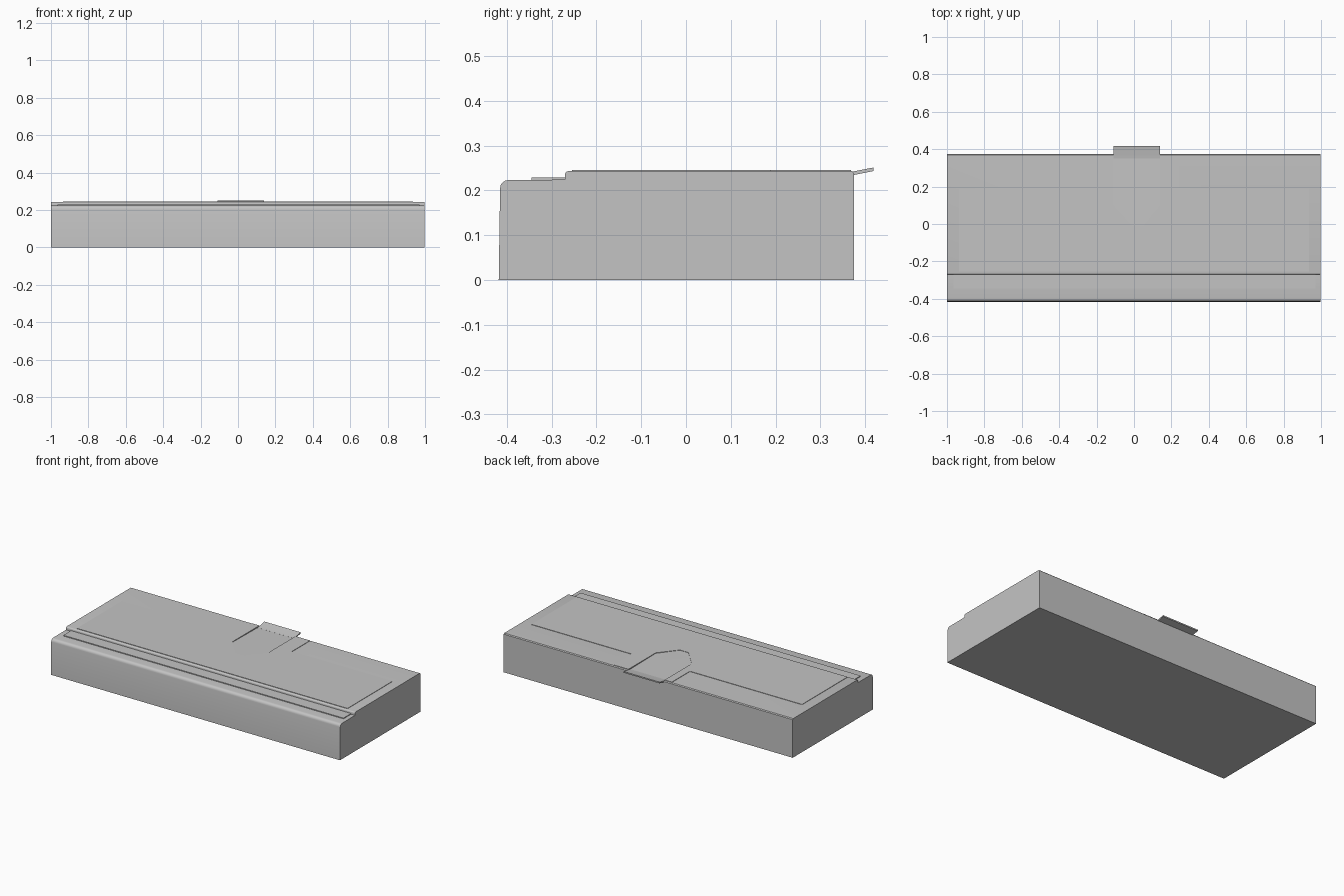
import bpy, bmesh, math

cube = bpy.data.objects.get("Cube")
if cube:
    bpy.data.objects.remove(cube, do_unlink=True)

grey = bpy.data.materials.new("light grey")
grey.use_nodes = True
colour = (0.55, 0.55, 0.55, 1)
grey.diffuse_color = colour
shader = next(n for n in grey.node_tree.nodes if n.type == "BSDF_PRINCIPLED")
shader.inputs["Base Color"].default_value = colour
shader.inputs["Roughness"].default_value = 0.7


def prism(name, start, end):
    """Closed solid between two matching outlines."""
    bm = bmesh.new()
    a = [bm.verts.new(p) for p in start]
    b = [bm.verts.new(p) for p in end]
    bm.faces.new(a)
    bm.faces.new(b[::-1])
    n = len(a)
    for i in range(n):
        j = (i + 1) % n
        bm.faces.new((a[i], b[i], b[j], a[j]))
    bmesh.ops.recalc_face_normals(bm, faces=bm.faces)
    mesh = bpy.data.meshes.new(name)
    bm.to_mesh(mesh)
    bm.free()
    mesh.materials.append(grey)
    obj = bpy.data.objects.new(name, mesh)
    bpy.context.collection.objects.link(obj)
    return obj


def across(name, profile, x0, x1):
    """Side profile (y, z) extruded along x."""
    return prism(name, [(x0, y, z) for y, z in profile], [(x1, y, z) for y, z in profile])


def plate(name, outline, z0, z1):
    """Plan outline (x, y) extruded upwards."""
    return prism(name, [(x, y, z0) for x, y in outline], [(x, y, z1) for x, y in outline])


def activate(obj):
    bpy.ops.object.select_all(action="DESELECT")
    obj.select_set(True)
    bpy.context.view_layer.objects.active = obj


def rounded(cy, cz, r, steps=4):
    """Quarter arc from facing the front to facing up."""
    return [(cy - r * math.cos(t), cz + r * math.sin(t))
            for t in (math.pi / 2 * i / steps for i in range(steps + 1))]


# Main block with a rounded front ledge and a stepped top
profile = [(-0.418, 0)] + rounded(-0.397, 0.205, 0.018) + [(-0.27, 0.224)]
profile += rounded(-0.262, 0.235, 0.008) + [(0.37, 0.243), (0.375, 0.238), (0.375, 0)]
body = across("body", profile, -1, 0.997)

# Thin raised sheet on top, with a tongue reaching the back edge
sheet = plate("top_sheet", [(-0.935, -0.255), (0.935, -0.255), (0.935, 0.19), (0.24, 0.19),
                            (0.24, 0.368), (-0.16, 0.368), (-0.16, 0.19), (-0.935, 0.19)],
              0.24, 0.2455)

# Thin strip along the ledge
strip = plate("ledge_strip", [(-0.965, -0.345), (0.97, -0.345), (0.97, -0.265), (-0.965, -0.265)],
              0.22, 0.2285)

# Shallow pointed channel running to the back edge
channel = [(-0.11, 0.4), (-0.11, 0.1), (-0.01, -0.01), (0.05, -0.01), (0.14, 0.1), (0.14, 0.4)]
cutter = prism("channel_cutter",
               [(x, y, 0.2435 - 0.014 * max(y, 0)) for x, y in channel],
               [(x, y, 0.3) for x, y in channel])
cutter.hide_render = True
for obj in (body, sheet):
    cut = obj.modifiers.new("channel", "BOOLEAN")
    cut.operation = "DIFFERENCE"
    cut.solver = "EXACT"
    cut.object = cutter
    activate(obj)
    bpy.ops.object.modifier_apply(modifier=cut.name)
bpy.data.objects.remove(cutter, do_unlink=True)

# Pull tab continuing the channel past the back edge
tab = across("pull_tab", [(0.35, 0.231), (0.372, 0.234), (0.418, 0.243), (0.418, 0.251),
                          (0.372, 0.242), (0.35, 0.239)], -0.11, 0.14)

for obj in (body, sheet, strip, tab):
    activate(obj)
    bpy.ops.object.shade_smooth_by_angle(angle=math.radians(35))
